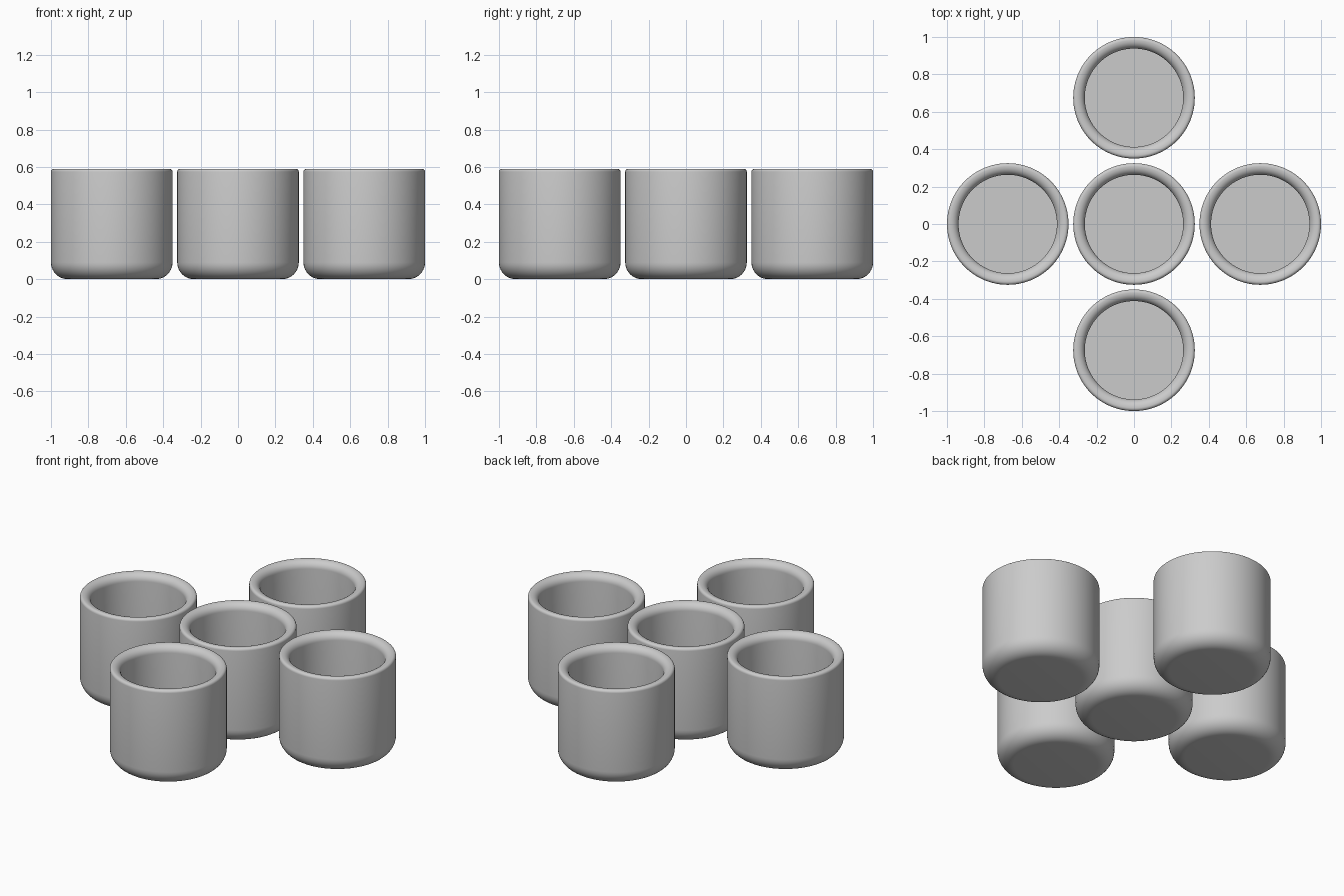
import bpy, bmesh, math

if "Cube" in bpy.data.objects:
    bpy.data.objects.remove(bpy.data.objects["Cube"])

R, H = 0.325, 0.59          # outer radius and height of a cup
BORE, FLOOR = 0.263, 0.06   # inner radius and floor height
STEP = 0.675                # spacing between cup centres


def arc(cx, cz, r, a0, a1, n):
    """Points of a circular fillet in the (radius, z) plane, angles in degrees."""
    return [(cx + r * math.cos(math.radians(a0 + (a1 - a0) * i / n)),
             cz + r * math.sin(math.radians(a0 + (a1 - a0) * i / n)))
            for i in range(n + 1)]


# Half section: underside, rounded foot, outer wall, rounded rim, bore, floor
profile = [(0, 0)]
profile += arc(R - 0.09, 0.09, 0.09, -90, 0, 10)
profile += arc(R - 0.016, H - 0.016, 0.016, 0, 90, 6)
profile += arc(BORE + 0.044, H - 0.044, 0.044, 90, 180, 10)
profile += [(BORE, FLOOR), (0, FLOOR)]

grey = bpy.data.materials.new("light grey")
grey.diffuse_color = (0.6, 0.6, 0.6, 1)
grey.use_nodes = True
grey.node_tree.nodes["Principled BSDF"].inputs["Base Color"].default_value = grey.diffuse_color

# Revolve the section into one cup mesh
bm = bmesh.new()
verts = [bm.verts.new((r, 0, z)) for r, z in profile]
edges = [bm.edges.new(pair) for pair in zip(verts, verts[1:])]
bmesh.ops.spin(bm, geom=verts + edges, cent=(0, 0, 0), axis=(0, 0, 1),
               angle=math.tau, steps=96, use_duplicate=False)
bmesh.ops.remove_doubles(bm, verts=bm.verts[:], dist=1e-4)
bmesh.ops.recalc_face_normals(bm, faces=bm.faces[:])
mesh = bpy.data.meshes.new("cup")
bm.to_mesh(mesh)
bm.free()
mesh.materials.append(grey)

# Five cups in a cross
places = {"centre_cup": (0, 0), "left_cup": (-STEP, 0), "right_cup": (STEP, 0),
          "front_cup": (0, -STEP), "back_cup": (0, STEP)}
for name, (x, y) in places.items():
    cup = bpy.data.objects.new(name, mesh.copy())
    cup.location = (x, y, 0)
    bpy.context.collection.objects.link(cup)
    bpy.ops.object.select_all(action='DESELECT')
    cup.select_set(True)
    bpy.context.view_layer.objects.active = cup
    bpy.ops.object.shade_smooth_by_angle(angle=math.radians(35))
